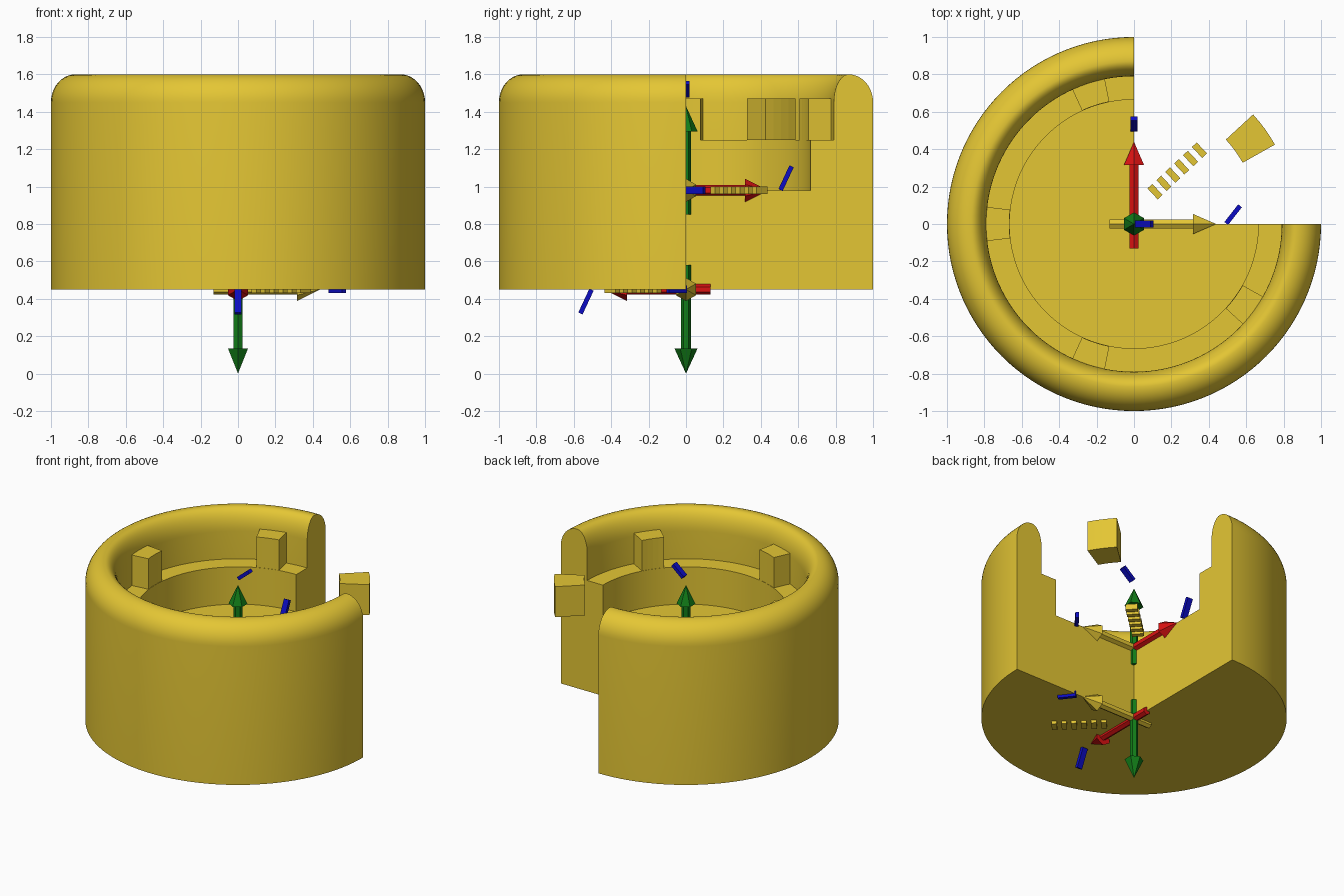
import bpy, bmesh, math
from mathutils import Matrix, Vector

if "Cube" in bpy.data.objects:
    bpy.data.objects.remove(bpy.data.objects["Cube"])


def material(name, srgb):
    m = bpy.data.materials.new(name)
    lin = [((c / 255 + 0.055) / 1.055) ** 2.4 if c > 10 else c / 255 / 12.92 for c in srgb]
    m.diffuse_color = (*lin, 1)
    m.use_nodes = True
    m.node_tree.nodes["Principled BSDF"].inputs["Base Color"].default_value = m.diffuse_color
    return m


GOLD = material("gold", (228, 198, 52))
RED = material("red", (218, 18, 18))
GREEN = material("green", (18, 125, 24))
BLUE = material("blue", (12, 12, 195))


def finish(bm, name, mat, smooth=False):
    bmesh.ops.recalc_face_normals(bm, faces=bm.faces[:])
    me = bpy.data.meshes.new(name)
    bm.to_mesh(me)
    bm.free()
    me.materials.append(mat)
    ob = bpy.data.objects.new(name, me)
    bpy.context.collection.objects.link(ob)
    if smooth:
        bpy.ops.object.select_all(action='DESELECT')
        ob.select_set(True)
        bpy.context.view_layer.objects.active = ob
        bpy.ops.object.shade_smooth_by_angle(angle=math.radians(30))
    return ob


def sector(name, profile, start, end, steps, mat, smooth=False):
    """Closed (radius, height) profile swept between two angles, ends capped."""
    bm = bmesh.new()
    rings = []
    for i in range(steps + 1):
        a = math.radians(start + (end - start) * i / steps)
        rings.append([bm.verts.new((r * math.cos(a), r * math.sin(a), z)) for r, z in profile])
    n = len(profile)
    for a, b in zip(rings, rings[1:]):
        for j in range(n):
            k = (j + 1) % n
            if profile[j][0] + profile[k][0] > 0:
                bm.faces.new((a[j], a[k], b[k], b[j]))
    bm.faces.new(rings[0])
    bm.faces.new(rings[-1])
    bmesh.ops.remove_doubles(bm, verts=bm.verts[:], dist=1e-5)
    return finish(bm, name, mat, smooth)


def block(name, matrix, size, mat):
    bm = bmesh.new()
    bmesh.ops.create_cube(bm, size=1, matrix=matrix @ Matrix.Diagonal((*size, 1)))
    return finish(bm, name, mat)


def arrow(name, frame, axis, mat, tip=0.45):
    """Six-sided shaft and cone along an axis, starting a little behind the origin."""
    turn = Vector(axis).to_track_quat('Z', 'Y').to_matrix().to_4x4()
    bm = bmesh.new()
    for r1, r2, z0, z1 in ((0.028, 0.028, -0.13, 0.32), (0.062, 0, 0.315, tip)):
        bmesh.ops.create_cone(bm, cap_ends=True, segments=6, radius1=r1, radius2=r2,
                              depth=z1 - z0,
                              matrix=frame @ turn @ Matrix.Translation((0, 0, (z0 + z1) / 2)))
    return finish(bm, name, mat)


# Three-quarter cup with a rounded rim, inner ledge and solid floor
rim = []
for i in range(21):
    t = math.pi * i / 20
    c, s = math.cos(t), math.sin(t)
    rim.append((0.87 + c * (0.13 if c > 0 else 0.08), 1.45 + 0.15 * s))
cup = [(0, 0.45), (1, 0.45)] + rim + [(0.79, 1.25), (0.665, 1.25), (0.665, 0.98), (0, 0.98)]
sector("cup_body", cup, 90, 360, 90, GOLD, True)

# Five locking lugs, one of them hanging free in the open quarter
lug = [(0.667, 1.25), (0.865, 1.25), (0.865, 1.47), (0.667, 1.47)]
for k in range(5):
    a = 36 + 72 * k
    sector(f"lug_{k + 1}", lug, a - 6.6, a + 6.6, 4, GOLD)

# Axis markers on the floor and upside down under the base
frames = {
    "upper": Matrix.Translation((0, 0, 0.98)),
    "lower": Matrix.Translation((0, 0, 0.45)) @ Matrix.Rotation(math.pi, 4, 'X'),
}
for where, frame in frames.items():
    arrow(where + "_x_arrow", frame, (1, 0, 0), GOLD, 0.44)
    arrow(where + "_y_arrow", frame, (0, 1, 0), RED, 0.44)
    arrow(where + "_z_arrow", frame, (0, 0, 1), GREEN)

    # Plain blue tabs beyond the arrow tips
    block(where + "_x_tab", frame @ Matrix.Translation((0.53, 0.05, 0))
          @ Matrix.Rotation(math.radians(52), 4, 'Z'), (0.12, 0.025, 0.04), BLUE)
    block(where + "_y_tab", frame @ Matrix.Translation((0, 0.535, 0.065))
          @ Matrix.Rotation(math.radians(65), 4, 'X'), (0.04, 0.14, 0.025), BLUE)
    if where == "upper":
        block("upper_z_tab", frame @ Matrix.Translation((0.055, 0, 0.54))
              @ Matrix.Rotation(math.radians(-40), 4, 'Y'), (0.11, 0.04, 0.025), BLUE)

    # Row of plain tick blocks along the diagonal
    row = frame @ Matrix.Rotation(math.radians(43), 4, 'Z')
    for k in range(6):
        block(f"{where}_tick_{k + 1}", row @ Matrix.Translation((0.20 + 0.065 * k, 0.05, 0)),
              (0.035, 0.08, 0.04), GOLD)
